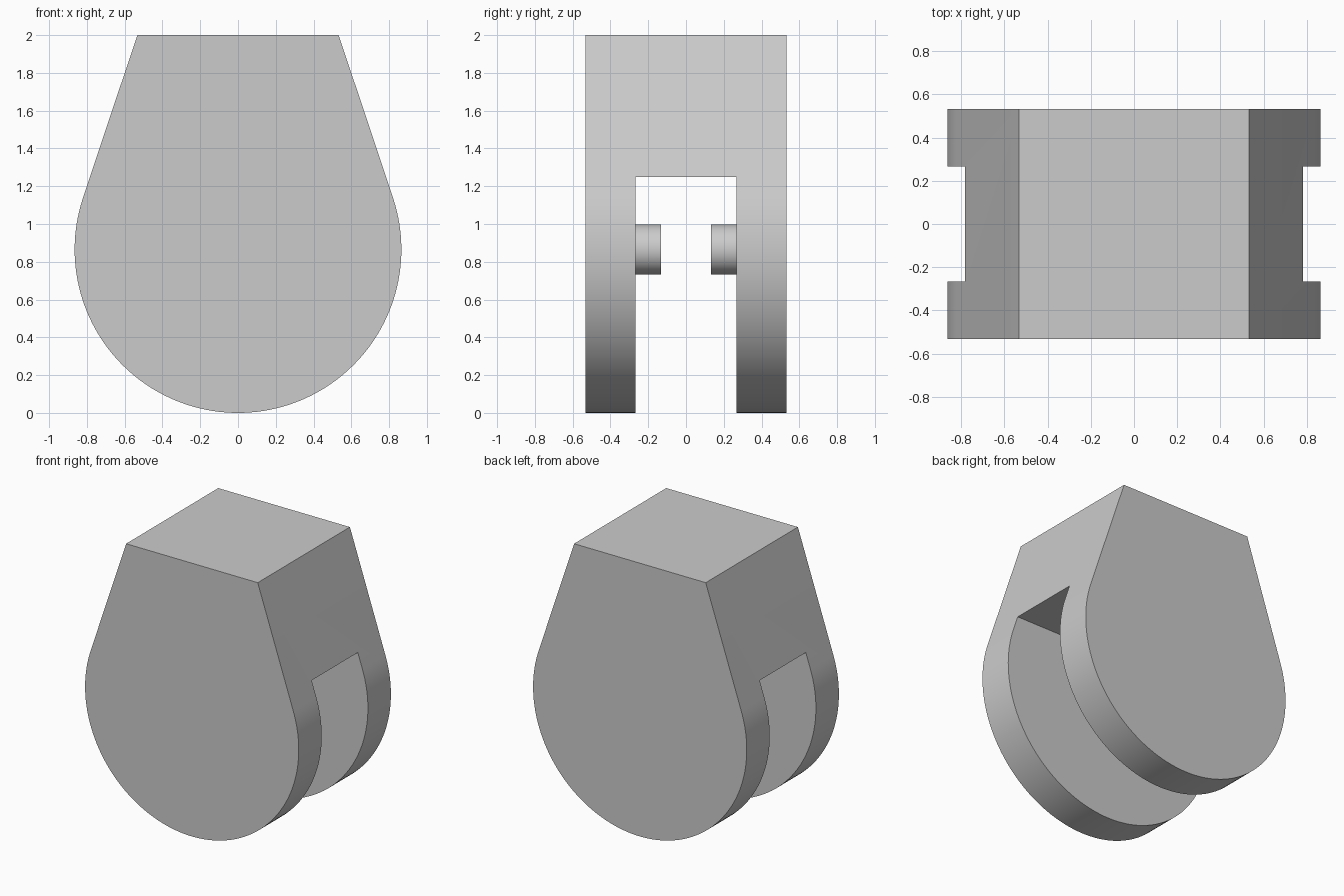
import bpy, bmesh
from math import acos, atan2, hypot, pi, cos, sin

cube = bpy.data.objects.get("Cube")
if cube:
    bpy.data.objects.remove(cube, do_unlink=True)

R = 0.865        # radius of the round lower end, also its centre height
HALF = 0.533     # half width of the square top, half depth of the body
SLOT = 0.267     # half width of the slot
SLOT_TOP = 1.25
PIN_R = 0.133
SEGMENTS = 96

grey = bpy.data.materials.new("grey")
grey.use_nodes = True
grey.diffuse_color = (0.6, 0.6, 0.6, 1)
grey.node_tree.nodes["Principled BSDF"].inputs["Base Color"].default_value = grey.diffuse_color


def select_only(obj):
    bpy.ops.object.select_all(action='DESELECT')
    obj.select_set(True)
    bpy.context.view_layer.objects.active = obj


def extrude_profile(name, points, y0, y1):
    """Make a solid from an x-z outline between two depths."""
    bm = bmesh.new()
    face = bm.faces.new([bm.verts.new((x, y0, z)) for x, z in points])
    moved = bmesh.ops.extrude_face_region(bm, geom=[face])["geom"]
    verts = [v for v in moved if isinstance(v, bmesh.types.BMVert)]
    bmesh.ops.translate(bm, verts=verts, vec=(0, y1 - y0, 0))
    bmesh.ops.recalc_face_normals(bm, faces=bm.faces)
    mesh = bpy.data.meshes.new(name)
    bm.to_mesh(mesh)
    bm.free()
    mesh.materials.append(grey)
    obj = bpy.data.objects.new(name, mesh)
    bpy.context.collection.objects.link(obj)
    return obj


def arc(radius, start, end, count):
    return [(radius * cos(start + (end - start) * i / count),
             R + radius * sin(start + (end - start) * i / count))
            for i in range(count + 1)]


# Body: round lower end with straight sides running tangent to the square top
rise = 2 - R
tangent = atan2(rise, HALF) - acos(R / hypot(HALF, rise))
outline = [(HALF, 2), (-HALF, 2)] + arc(R, pi - tangent, 2 * pi + tangent, SEGMENTS)
body = extrude_profile("clevis_body", outline, -HALF, HALF)

# Slot open at the bottom and both sides
cutter = extrude_profile("slot_cutter", [(-1, -1), (1, -1), (1, SLOT_TOP), (-1, SLOT_TOP)],
                         -SLOT, SLOT)
cutter.hide_render = True
select_only(body)
slot = body.modifiers.new("slot", 'BOOLEAN')
slot.operation = 'DIFFERENCE'
slot.solver = 'EXACT'
slot.object = cutter
bpy.ops.object.modifier_apply(modifier=slot.name)
bpy.data.objects.remove(cutter, do_unlink=True)

# Two short pins facing each other inside the slot
circle = arc(PIN_R, 0, 2 * pi, SEGMENTS // 2)[:-1]
pins = [extrude_profile(name, circle, side * SLOT, side * PIN_R)
        for name, side in (("front_pin", -1), ("back_pin", 1))]

for part in [body] + pins:
    select_only(part)
    bpy.ops.object.shade_smooth_by_angle(angle=pi / 6)
